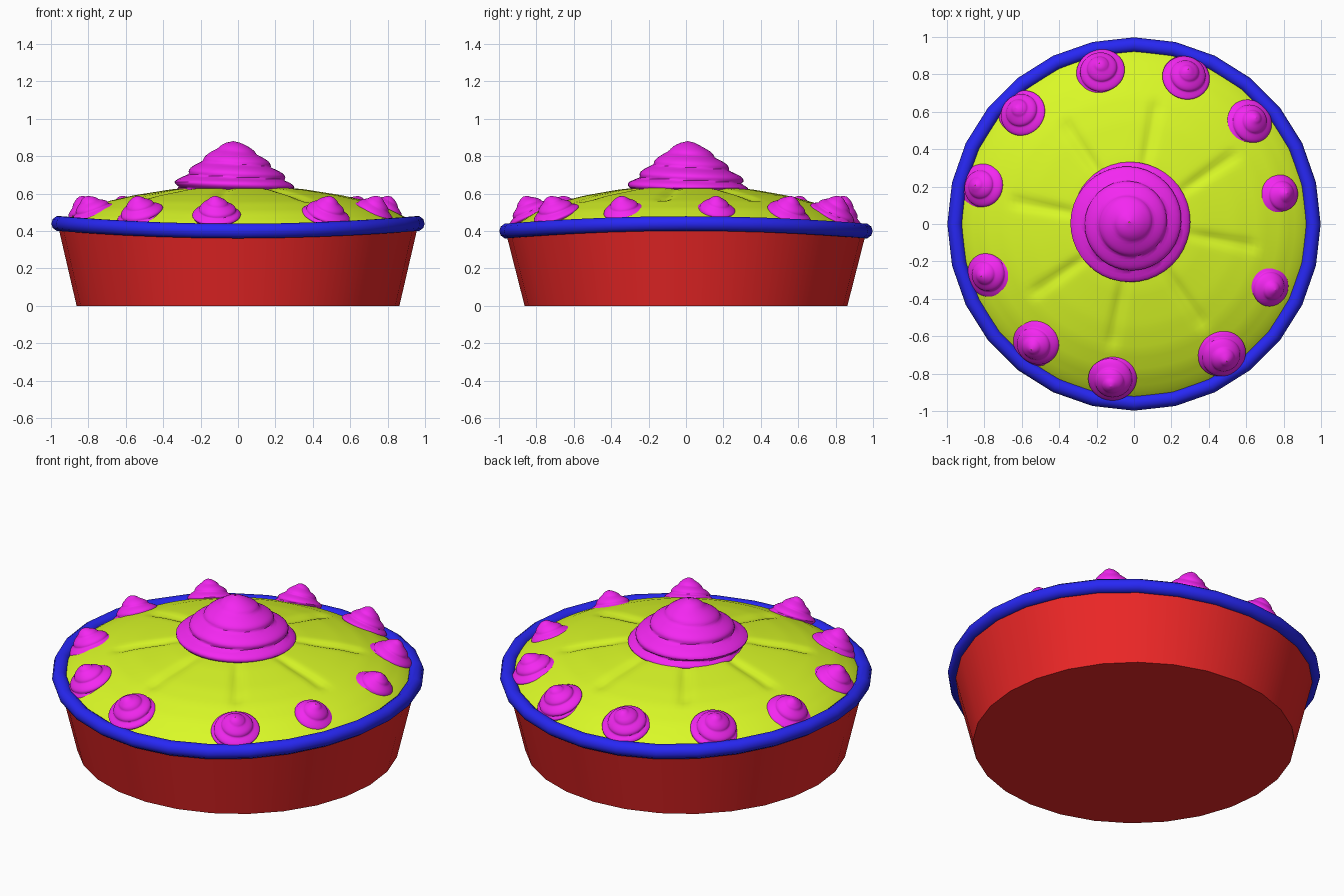
import bpy, math
from mathutils import Matrix, Vector

if "Cube" in bpy.data.objects:
    bpy.data.objects.remove(bpy.data.objects["Cube"])

SIDES = 28


def material(name, rgb):
    m = bpy.data.materials.new(name)
    m.diffuse_color = (*rgb, 1)
    m.use_nodes = True
    m.node_tree.nodes["Principled BSDF"].inputs["Base Color"].default_value = m.diffuse_color
    return m


RED = material("dish_red", (0.85, 0.02, 0.02))
BLUE = material("rim_blue", (0.02, 0.02, 0.9))
GREEN = material("crust_green", (0.7, 0.95, 0.02))
PINK = material("cream_magenta", (0.9, 0.02, 0.88))


def interp(profile, x):
    for (x0, y0), (x1, y1) in zip(profile, profile[1:]):
        if x <= x1:
            return y0 + (y1 - y0) * (x - x0) / (x1 - x0)
    return profile[-1][1]


def grid_object(name, rows, mat, angle=40, cap=False, loop_rows=False):
    """Skin closed rings of equal point count."""
    n, k = len(rows[0]), len(rows)
    verts = [p for row in rows for p in row]
    faces = []
    for i in range(k if loop_rows else k - 1):
        a, b = i * n, (i + 1) % k * n
        faces += [(a + j, a + (j + 1) % n, b + (j + 1) % n, b + j) for j in range(n)]
    if cap:
        faces.append(tuple(reversed(range(n))))
    me = bpy.data.meshes.new(name)
    me.from_pydata(verts, [], faces)
    me.materials.append(mat)
    ob = bpy.data.objects.new(name, me)
    bpy.context.collection.objects.link(ob)
    bpy.ops.object.select_all(action='DESELECT')
    ob.select_set(True)
    bpy.context.view_layer.objects.active = ob
    bpy.ops.object.shade_smooth_by_angle(angle=math.radians(angle))
    return ob


def polar(r, a, z):
    return Vector((r * math.cos(a), r * math.sin(a), z))


def angles(n):
    return [2 * math.pi * j / n for j in range(n)]


def sag(a):
    # the rim is gently saddle shaped
    return 0.02 * math.cos(2 * a)


# Dish: tapered wall with flat base
grid_object("dish", [[polar(0.863, a, 0) for a in angles(SIDES)],
                     [polar(0.965, a, 0.42 + sag(a)) for a in angles(SIDES)]], RED, cap=True)

# Rolled rim
grid_object("rim", [[polar(0.957 + 0.041 * math.cos(b), a, 0.42 + sag(a) + 0.041 * math.sin(b))
                     for a in angles(SIDES)] for b in reversed(angles(10))],
            BLUE, loop_rows=True).data.flip_normals()

# Domed crust with eight shallow radial slits
DOME = [(0, 0.645), (0.2, 0.638), (0.36, 0.622), (0.55, 0.59), (0.68, 0.558),
        (0.8, 0.512), (0.9, 0.455), (0.95, 0.41)]


def dome_point(r, a):
    z = interp(DOME, r) + sag(a) * (r / 0.95) ** 4
    step = math.pi / 4
    off = (a + math.radians(10.5) + step / 2) % step - step / 2
    fade = max(0, min(1, (r - 0.2) / 0.2, (0.69 - r) / 0.06))
    z -= 0.016 * fade * math.exp(-(off * r / 0.03) ** 2)
    return polar(r, a, z)


radii = [0.95 - i * 0.949 / 32 for i in range(33)]
grid_object("crust", [[dome_point(r, a) for a in angles(160)] for r in radii], GREEN)


# Piped cream swirl: a lathe with one spiral groove
def swirl(name, radius, height, turns, matrix, phase=0):
    shape = [(0, 0.93), (0.1, 1.0), (0.22, 0.97), (0.4, 0.79), (0.6, 0.59),
             (0.8, 0.37), (0.93, 0.2), (0.98, 0.1), (1, 0.01)]
    rows = []
    for i in range(37):
        t = i / 36
        row = []
        for a in angles(40):
            ridge = abs(math.sin(math.pi * (t * turns + a / (2 * math.pi)) + phase))
            r = radius * interp(shape, t) * (0.92 + 0.12 * ridge)
            row.append(matrix @ polar(r, a, t * height))
        rows.append(row)
    grid_object(name, rows, PINK, 50, cap=True)


swirl("centre_cream", 0.315, 0.28, 4, Matrix.Translation((-0.025, 0.01, 0.6)))

# Ring of small cream swirls leaning outward with the crust
SPOTS = [(-0.18, 0.83), (0.28, 0.80), (0.63, 0.55), (0.79, 0.16), (0.73, -0.34),
         (0.48, -0.71), (-0.12, -0.84), (-0.53, -0.65), (-0.79, -0.27),
         (-0.82, 0.20), (-0.61, 0.60)]
for i, (x, y) in enumerate(SPOTS):
    a = math.atan2(y, x)
    r = math.hypot(x, y) - 0.025
    m = (Matrix.Translation(polar(r, a, 0.468)) @ Matrix.Rotation(a, 4, 'Z')
         @ Matrix.Rotation(math.radians(25), 4, 'Y'))
    swirl(f"small_cream_{i + 1}", 0.128, 0.128, 3, m, i)
